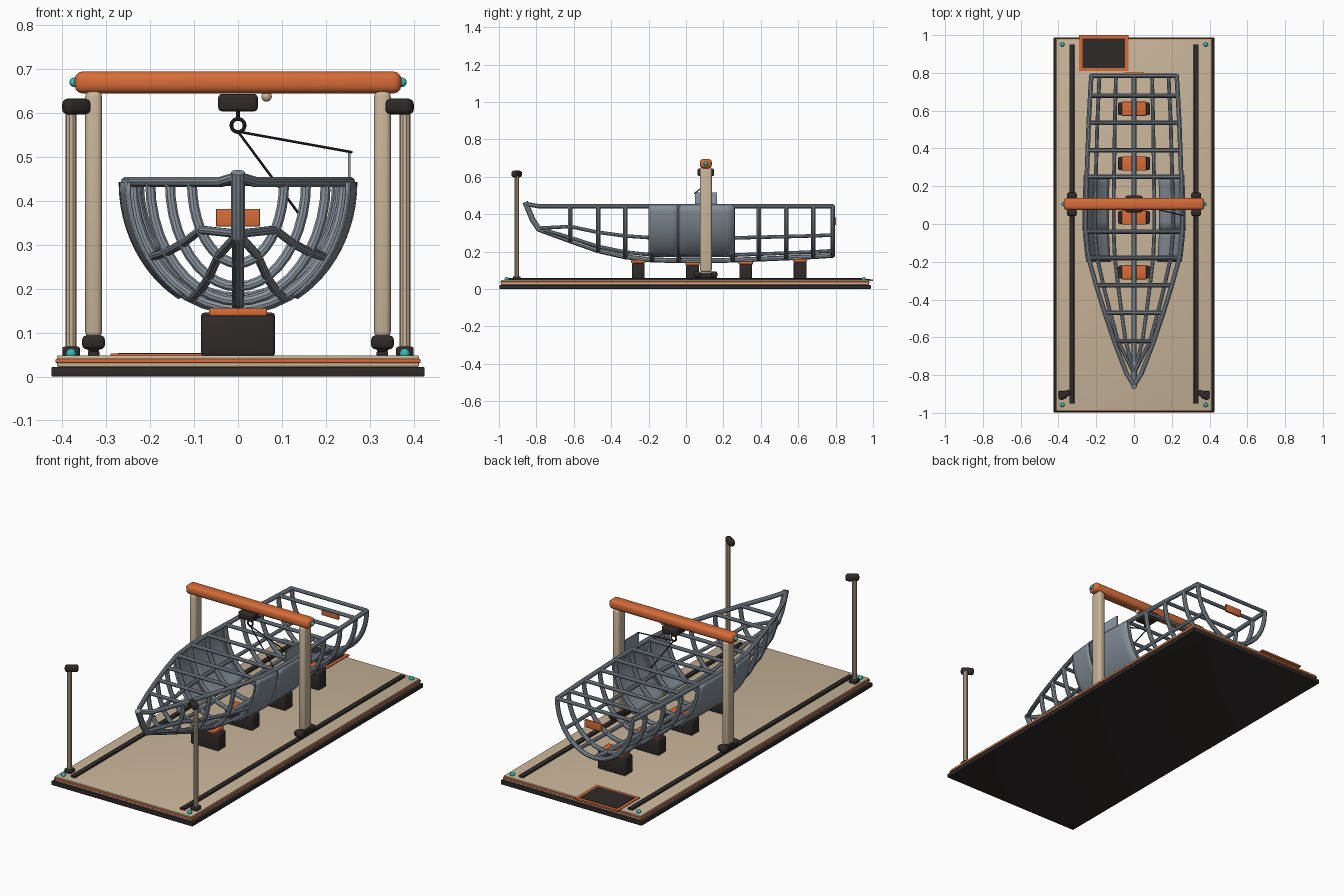
import bpy, bmesh, math
from mathutils import Vector

if "Cube" in bpy.data.objects:
    bpy.data.objects.remove(bpy.data.objects["Cube"])


def material(name, rgb):
    m = bpy.data.materials.new(name)
    m.use_nodes = True
    m.diffuse_color = (*rgb, 1)
    m.node_tree.nodes["Principled BSDF"].inputs["Base Color"].default_value = (*rgb, 1)
    return m


SAND = material("sand", (0.58, 0.46, 0.32))
ORANGE = material("orange", (0.68, 0.15, 0.04))
STEEL = material("steel", (0.27, 0.32, 0.37))
PLATE = material("plate_grey", (0.23, 0.27, 0.31))
DARK = material("charcoal", (0.03, 0.023, 0.023))
TEAL = material("teal", (0.03, 0.5, 0.45))


def finish(name, bm, mat, smooth=True):
    bmesh.ops.recalc_face_normals(bm, faces=bm.faces)
    me = bpy.data.meshes.new(name)
    bm.to_mesh(me)
    bm.free()
    me.materials.append(mat)
    ob = bpy.data.objects.new(name, me)
    bpy.context.collection.objects.link(ob)
    if smooth:
        me.shade_smooth()
        me.set_sharp_from_angle(angle=math.radians(35))
    return ob


def box(name, lo, hi, mat, bevel=0.0, turn=0.0):
    bm = bmesh.new()
    bmesh.ops.create_cube(bm, size=1)
    lo, hi = Vector(lo), Vector(hi)
    for v in bm.verts:
        v.co = v.co * (hi - lo)
    if bevel:
        bmesh.ops.bevel(bm, geom=bm.edges[:], offset=bevel, segments=3,
                        affect='EDGES', profile=0.5)
    ob = finish(name, bm, mat, bevel > 0)
    ob.location = (lo + hi) / 2
    ob.rotation_euler.z = turn
    return ob


def ball(name, at, r, mat):
    bm = bmesh.new()
    bmesh.ops.create_uvsphere(bm, u_segments=16, v_segments=10, radius=r)
    finish(name, bm, mat).location = at


def tube(name, pts, r, mat, closed=False):
    """Round bar swept through points, stored as a mesh."""
    cu = bpy.data.curves.new(name, 'CURVE')
    cu.dimensions = '3D'
    cu.bevel_depth, cu.bevel_resolution, cu.use_fill_caps = r, 3, True
    sp = cu.splines.new('POLY')
    sp.points.add(len(pts) - 1)
    for p, co in zip(sp.points, pts):
        p.co = (*co, 1)
    sp.use_cyclic_u = closed
    tmp = bpy.data.objects.new(name + "_path", cu)
    bpy.context.collection.objects.link(tmp)
    deps = bpy.context.evaluated_depsgraph_get()
    bm = bmesh.new()
    bm.from_mesh(bpy.data.meshes.new_from_object(tmp.evaluated_get(deps)))
    bpy.data.objects.remove(tmp)
    return finish(name, bm, mat)


# Layered floor
for name, hx, hy, z0, z1, mat in (("floor_skirt", .425, .993, 0, .022, DARK),
                                  ("floor_lower", .412, .983, .022, .033, SAND),
                                  ("floor_stripe", .416, .987, .031, .040, ORANGE),
                                  ("floor_deck", .412, .983, .039, .048, SAND)):
    box(name, (-hx, -hy - .005, z0), (hx, hy - .005, z1), mat, .003)

# Hatch at the back edge
box("hatch_frame", (-.29, .81, .044), (-.03, 1.0, .052), ORANGE)
box("hatch_panel", (-.273, .827, .046), (-.047, .983, .054), DARK)

# Hull lines: station y, half beam, keel height
TOP = .443
LINES = ((-.86, .004, .43), (-.79, .04, .32), (-.62, .105, .258), (-.47, .155, .205),
         (-.325, .2, .172), (-.18, .24, .155), (-.04, .255, .152), (.1, .255, .152),
         (.25, .25, .154), (.39, .245, .16), (.535, .24, .166), (.68, .232, .173),
         (.785, .226, .18))


def hull(y, deg, grow=0.0):
    """Point on the elliptical hull section at y; 0 is the rail, 90 the keel."""
    for (y0, w0, k0), (y1, w1, k1) in zip(LINES, LINES[1:]):
        if y <= y1:
            break
    t = (y - y0) / (y1 - y0)
    w, k = w0 + (w1 - w0) * t + grow, k0 + (k1 - k0) * t - grow
    a = math.radians(deg)
    return Vector((w * math.cos(a), y, TOP - (TOP - k) * math.sin(a)))


def flip(p):
    return Vector((-p[0], p[1], p[2]))


STATIONS = [line[0] for line in LINES]

# Ribs and deck beams
for i, y in enumerate(STATIONS[2:], 1):
    half = [hull(y, d) for d in range(0, 91, 9)]
    tube(f"rib_{i}", half + [flip(p) for p in half[-2::-1]], .012, STEEL)
    tube(f"deck_beam_{i}", [hull(y, 0), flip(hull(y, 0))], .010, STEEL)

# Keel and stem
tube("keel", [hull(y, 90) for y in STATIONS[1:]], .014, STEEL)
tube("stem", [(0, -.785, .318), (0, -.82, .37), (0, -.86, .465)], .016, STEEL)

# Rails and stringers on each side
for side, mirror in (("left", lambda p: p), ("right", flip)):
    rail = [Vector((0, -.855, .455))] + [hull(y, 0) for y in STATIONS[1:]]
    tube(side + "_top_rail", [mirror(p) for p in rail], .012, STEEL)
    for name, deg in (("upper", 36), ("lower", 65)):
        path = [Vector((0, -.79, .325))] + [hull(y, deg) for y in STATIONS[2:]]
        tube(f"{side}_{name}_stringer", [mirror(p) for p in path], .010, STEEL)

    # Curved hull plating
    for name, ya, yb, grow in (("front", -.2, -.045, .014), ("rear", -.037, .26, .014)):
        bm = bmesh.new()
        rows = []
        for j in range(7):
            y = ya + (yb - ya) * j / 6
            rows.append([bm.verts.new(mirror(hull(y, d, grow))) for d in range(0, 61, 5)])
        for a, b in zip(rows, rows[1:]):
            for k in range(len(a) - 1):
                bm.faces.new((a[k], a[k + 1], b[k + 1], b[k]))
        plate = finish(f"{side}_{name}_hull_plate", bm, PLATE)
        mod = plate.modifiers.new("thickness", 'SOLIDIFY')
        mod.thickness, mod.offset = .006, 0

# Stern plate and hoisted plate
box("stern_plate", (-.05, .79, .342), (.05, .803, .382), ORANGE, .002)
box("hoisted_plate", (.250, .048, .42), (.256, .167, .515), STEEL)

# Keel blocks with caps
for i, y in enumerate((-.255, .035, .32, .61), 1):
    top = hull(y, 90).z - .01
    box(f"keel_block_{i}", (-.084, y - .034, .046), (.084, y + .034, top - .014), DARK, .008)
    box(f"block_cap_{i}", (-.066, y - .038, top - .016), (.066, y + .038, top + .002),
        ORANGE, .004)

# Tracks, gantry legs and lamp posts on each side
for side, s in (("left", 1), ("right", -1)):
    x = s * .329
    box(side + "_track", (x - .013, -.95, .046), (x + .013, .95, .058), DARK, .002)
    box(side + "_truck", (x - .014, .05, .058), (x + .014, .165, .088), DARK, .006)
    for name, y in (("front", .06), ("rear", .15)):
        box(f"{side}_{name}_wheel", (x - .026, y - .018, .062), (x + .026, y + .018, .094),
            DARK, .011)
    box(side + "_gantry_leg", (x - .019, .074, .09), (x + .019, .138, .65), SAND, .012)
    ball(side + "_beam_light", (s * .373, .106, .67), .011, TEAL)

    px = s * .38
    tube(side + "_lamp_post", [(px, -.905, .05), (px, -.905, .605)], .0125, SAND)
    box(side + "_lamp_foot", (px - .02, -.925, .046), (px + .02, -.885, .068), DARK, .005)
    box(side + "_lamp_head", (s * .368 - .034, -.921, .597), (s * .368 + .034, -.889, .633),
        DARK, .012, s * -.6)
    for name, y in (("front", -.958), ("rear", .95)):
        ball(f"{side}_{name}_corner_light", (px, y, .052), .012, TEAL)

# Gantry beam with trolley and hook
box("gantry_beam", (-.372, .074, .645), (.372, .138, .695), ORANGE, .018)
box("trolley", (-.045, .062, .604), (.045, .15, .644), DARK, .009)
ball("beam_pulley", (.065, .106, .638), .012, SAND)
tube("hook_link", [(0, .106, .61), (0, .106, .585)], .004, DARK)
ring = [(.015 * math.cos(k * math.tau / 20), .106, .572 + .015 * math.sin(k * math.tau / 20))
        for k in range(20)]
tube("hook_ring", ring, .0045, DARK, True)
tube("upper_sling", [(0, .106, .558), (.26, .045, .511)], .003, DARK)
tube("lower_sling", [(0, .106, .558), (.143, .106, .365)], .003, DARK)
